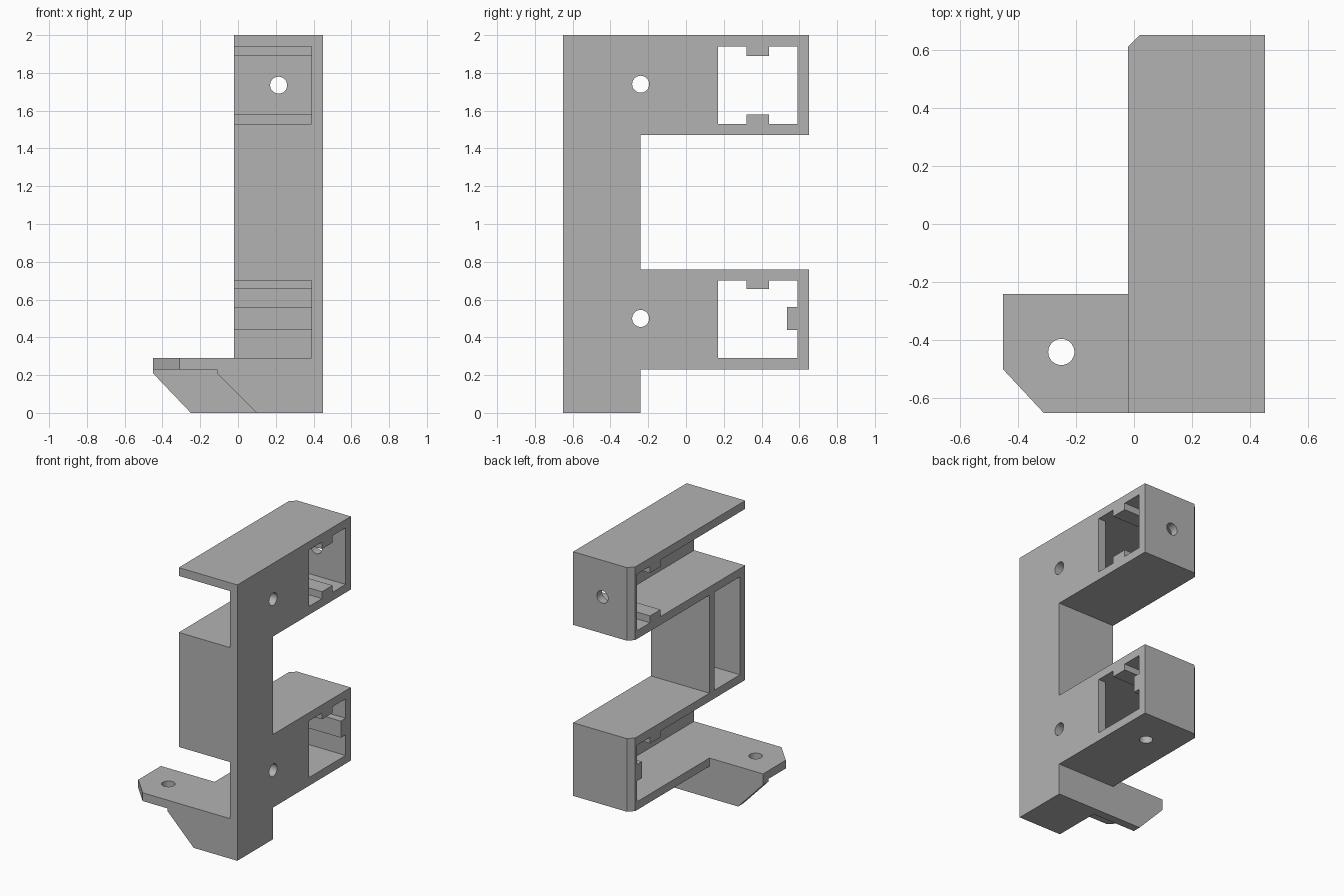
import bpy, bmesh, math
from mathutils import Vector, Matrix

if "Cube" in bpy.data.objects:
    bpy.data.objects.remove(bpy.data.objects["Cube"], do_unlink=True)

grey = bpy.data.materials.new("plain grey")
grey.use_nodes = True
grey.diffuse_color = (0.45, 0.45, 0.45, 1)
grey.node_tree.nodes["Principled BSDF"].inputs["Base Color"].default_value = (0.45, 0.45, 0.45, 1)

AXES = {"X": lambda a, b, t: (t, a, b),
        "Y": lambda a, b, t: (a, t, b),
        "Z": lambda a, b, t: (a, b, t)}


def prism(name, axis, outline, start, end):
    """Extrude a 2D outline along one axis."""
    bm = bmesh.new()
    face = bm.faces.new([bm.verts.new(AXES[axis](a, b, start)) for a, b in outline])
    moved = bmesh.ops.extrude_face_region(bm, geom=[face])["geom"]
    shift = Vector(AXES[axis](0, 0, end - start))
    bmesh.ops.translate(bm, vec=shift, verts=[v for v in moved if isinstance(v, bmesh.types.BMVert)])
    bmesh.ops.recalc_face_normals(bm, faces=bm.faces)
    mesh = bpy.data.meshes.new(name)
    bm.to_mesh(mesh)
    bm.free()
    mesh.materials.append(grey)
    obj = bpy.data.objects.new(name, mesh)
    bpy.context.collection.objects.link(obj)
    return obj


def rect(a0, a1, b0, b1):
    return [(a0, b0), (a1, b0), (a1, b1), (a0, b1)]


def circle(a, b, r=0.045, n=32):
    return [(a + r * math.cos(math.tau * i / n), b + r * math.sin(math.tau * i / n)) for i in range(n)]


def combine(target, other, operation):
    """Apply a boolean and discard the helper."""
    other.hide_render = True
    mod = target.modifiers.new("join", "BOOLEAN")
    mod.operation, mod.solver, mod.object = operation, "EXACT", other
    bpy.context.view_layer.objects.active = target
    bpy.ops.object.modifier_apply(modifier=mod.name)
    bpy.data.objects.remove(other, do_unlink=True)


FRONT, BACK, SPINE = -0.65, 0.65, -0.24
SIDE, OUTER, WALL = -0.02, 0.45, 0.06
INNER = OUTER - WALL
END = BACK - WALL

# Spine with two arms
body = prism("bracket_body", "X", [
    (FRONT, 0.23), (BACK, 0.23), (BACK, 0.76), (SPINE, 0.76),
    (SPINE, 1.47), (BACK, 1.47), (BACK, 2), (FRONT, 2)], SIDE, OUTER)


# Channel outlines with locating ridges
def upper_channel(y):
    return [(y, 1.53), (0.32, 1.53), (0.32, 1.58), (0.44, 1.58), (0.44, 1.53), (END, 1.53),
            (END, 1.94), (0.44, 1.94), (0.44, 1.89), (0.32, 1.89), (0.32, 1.94), (y, 1.94)]


def lower_channel(y):
    return [(y, 0.29), (END, 0.29), (END, 0.44), (0.535, 0.44), (0.535, 0.56), (END, 0.56),
            (END, 0.70), (0.44, 0.70), (0.44, 0.655), (0.32, 0.655), (0.32, 0.70), (y, 0.70)]


# Channels open to the front and side, and windows through the side wall
for channel in (upper_channel, lower_channel):
    combine(body, prism("channel_cutter", "X", channel(FRONT - 0.1), SIDE - 0.1, INNER), "DIFFERENCE")
    combine(body, prism("window_cutter", "X", channel(0.17), INNER - 0.02, OUTER + 0.1), "DIFFERENCE")

# Pocket in the spine
combine(body, prism("pocket_cutter", "X", rect(FRONT + WALL, SPINE - WALL, 0.76, 1.47),
                    SIDE - 0.1, INNER), "DIFFERENCE")

# Chamfer on the arm ends
combine(body, prism("chamfer_cutter", "Z", [(SIDE - 0.04, 0.57), (0.06, 0.69), (SIDE - 0.04, 0.69)],
                    -0.1, 2.1), "DIFFERENCE")

# Foot: mounting tab, solid base and thin rear gusset
combine(body, prism("mounting_tab", "Z", [
    (-0.45, -0.50), (-0.31, FRONT), (0.2, FRONT), (0.2, SPINE), (-0.45, SPINE)], 0.23, 0.29), "UNION")
foot = prism("foot", "Y", [(OUTER, 0), (OUTER, 0.23), (-0.11, 0.23), (-0.11, 0.21), (0.10, 0)], FRONT, SPINE)
combine(foot, prism("gusset", "Y", [(0.2, 0), (0.2, 0.23), (-0.45, 0.23), (-0.45, 0.21), (-0.25, 0)],
                    SPINE - WALL, SPINE), "UNION")
combine(body, foot, "UNION")

# Screw holes
for z in (0.50, 1.74):
    combine(body, prism("side_hole", "X", circle(SPINE, z), INNER - 0.05, OUTER + 0.1), "DIFFERENCE")
combine(body, prism("back_hole", "Y", circle(0.215, 1.735), END - 0.03, BACK + 0.1), "DIFFERENCE")
combine(body, prism("floor_hole", "Z", circle(0.215, 0.38), 0.15, 0.32), "DIFFERENCE")
combine(body, prism("tab_hole", "Z", circle(-0.25, -0.44), 0.15, 0.4), "DIFFERENCE")

# Smooth hole walls, sharp edges elsewhere
body.select_set(True)
bpy.context.view_layer.objects.active = body
bpy.ops.object.shade_smooth_by_angle(angle=math.radians(30))
